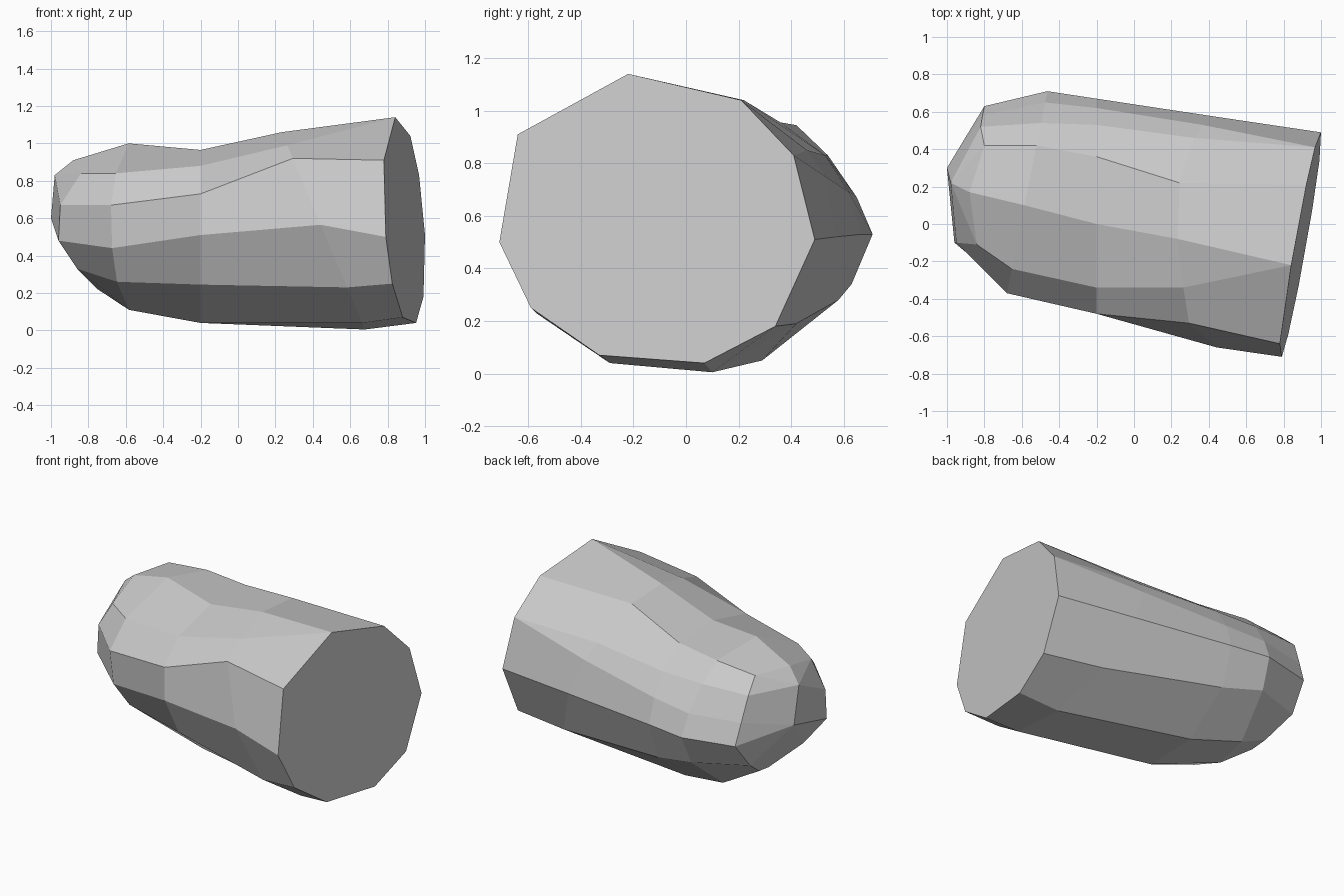
import bpy, bmesh


def tilted(x0, ky, kz, profile):
    """Place a (y, z) cross-section on a tilted plane x = x0 + ky*y + kz*z."""
    return [(x0 + ky * y + kz * z, y, z) for y, z in profile]


# Each section runs from the top ridge round the back, underside and front.
# Flat cut end (repeated points close the ribs that fade out)
cut_end = tilted(0.942, 0.175, -0.055, [
    (-.22, 1.14), (.21, 1.04), (.41, .83), (.41, .83), (.49, .51), (.34, .18),
    (.07, .04), (-.33, .07), (-.59, .25), (-.71, .50), (-.64, .91), (-.22, 1.14)])

# Thick body
body = tilted(0.68, 0, -0.42, [
    (-.08, 1.06), (.22, 1.04), (.46, .85), (.53, .75), (.57, .52), (.42, .19),
    (.10, .005), (-.29, .04), (-.57, .23), (-.66, .565), (-.53, .92), (-.34, .99)])

# Dip in the top
waist = tilted(-0.20, 0, 0, [
    (0, .965), (.36, .955), (.53, .83), (.62, .69), (.67, .53), (.58, .28),
    (.29, .05), (-.08, .04), (-.335, .245), (-.48, .51), (-.48, .73), (-.34, .88)])

# Raised hump
hump = tilted(-0.605, 0.2, 0, [
    (.10, 1.0), (.42, .945), (.54, .83), (.65, .67), (.71, .53), (.63, .34),
    (.37, .12), (.11, .11), (-.21, .26), (-.34, .44), (-.37, .67), (-.24, .84)])

# Rounded shoulder before the tip
shoulder = [
    (-.88, .17, .91), (-.80, .42, .92), (-.82, .52, .83), (-.81, .58, .67),
    (-.80, .63, .53), (-.82, .50, .36), (-.76, .32, .24), (-.75, .21, .22),
    (-.86, 0, .33), (-.96, -.10, .48), (-.95, -.10, .67), (-.84, -.11, .84)]

# Small end facet
tip_top, tip_low = (-.98, .22, .83), (-1.0, .30, .60)
tip = [tip_top] * 3 + [tip_low] * 6 + shoulder[9:11] + [tip_top]

# Loft the sections into one closed faceted solid
bm = bmesh.new()
rings = [[bm.verts.new(p) for p in s]
         for s in (cut_end, body, waist, hump, shoulder, tip)]
for a, b in zip(rings, rings[1:]):
    n = len(a)
    for i in range(n):
        j = (i + 1) % n
        bm.faces.new((a[i], a[j], b[j], b[i]))
bm.faces.new(rings[0])
bm.faces.new(rings[-1])
bmesh.ops.remove_doubles(bm, verts=bm.verts[:], dist=0.001)
bmesh.ops.recalc_face_normals(bm, faces=bm.faces[:])

mesh = bpy.data.meshes.new("faceted_stump")
bm.to_mesh(mesh)
bm.free()
obj = bpy.data.objects.new("faceted_stump", mesh)
bpy.context.collection.objects.link(obj)
